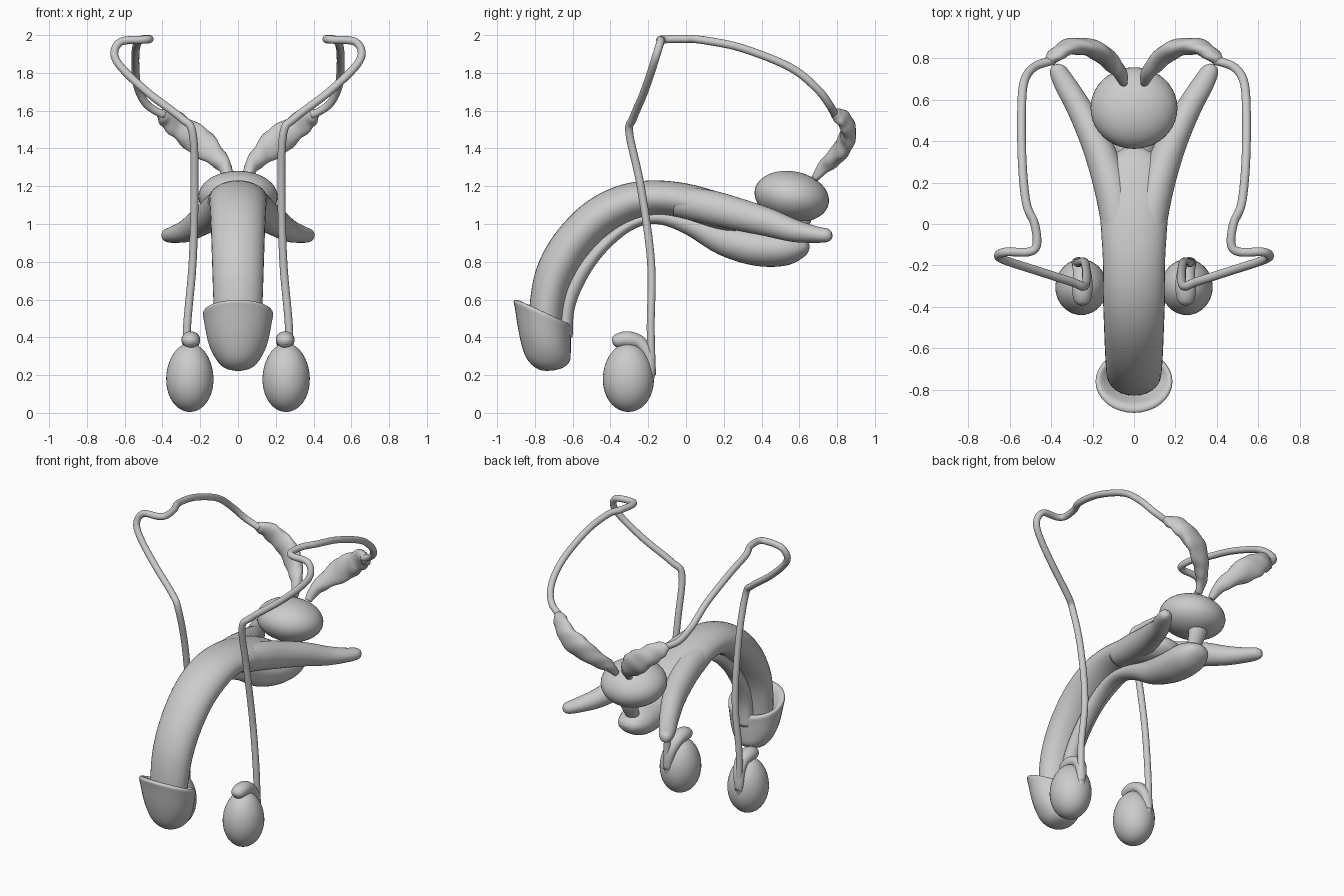
import bpy, bmesh, math
from mathutils import Vector


def catmull(rows, steps):
    """Smoothly resample rows of numbers."""
    out = []
    for i in range(len(rows) - 1):
        p = [rows[max(0, min(len(rows) - 1, i + k))] for k in (-1, 0, 1, 2)]
        for j in range(steps):
            t = j / steps
            out.append([0.5 * (2 * b + (c - a) * t + (2 * a - 5 * b + 4 * c - d) * t * t
                               + (3 * b - a - 3 * c + d) * t ** 3) for a, b, c, d in zip(*p)])
    out.append(list(rows[-1]))
    return out


def finish(ob, mirror):
    bpy.context.collection.objects.link(ob)
    for p in ob.data.polygons:
        p.use_smooth = True
    if mirror:
        m = ob.modifiers.new("mirror", 'MIRROR')
        m.use_mirror_merge = False
    return ob


def loft(name, rings, mirror=False, n=32, bump=0.0):
    """Skin elliptical rings given as (centre, half axis A, half axis B)."""
    bm = bmesh.new()
    loops = []
    for k, (c, a, b) in enumerate(rings):
        loop = []
        for i in range(n):
            t = 2 * math.pi * i / n
            f = 1 + bump * math.sin(k * 0.85 + 1.5 * math.sin(t)) * math.cos(2 * t + k * 0.3)
            loop.append(bm.verts.new(c + f * (a * math.cos(t) + b * math.sin(t))))
        loops.append(loop)
    for l0, l1 in zip(loops, loops[1:]):
        for i in range(n):
            bm.faces.new((l0[i], l0[(i + 1) % n], l1[(i + 1) % n], l1[i]))
    bm.faces.new(loops[0])
    bm.faces.new(loops[-1])
    bmesh.ops.recalc_face_normals(bm, faces=bm.faces)
    me = bpy.data.meshes.new(name)
    bm.to_mesh(me)
    bm.free()
    return finish(bpy.data.objects.new(name, me), mirror)


def profile_loft(name, rows, steps=5):
    """Rows: y, z of one edge, y, z of the opposite edge, half width in x."""
    rings = []
    for y1, z1, y2, z2, h in catmull(rows, steps):
        p, q = Vector((0, y1, z1)), Vector((0, y2, z2))
        rings.append(((p + q) / 2, Vector((h, 0, 0)), (p - q) / 2))
    return loft(name, rings)


def path_loft(name, rows, ref, steps=5, bump=0.0):
    """Rows: x, y, z, half width along ref, half thickness."""
    pts = catmull(rows, steps)
    rings = []
    for i, (x, y, z, a, b) in enumerate(pts):
        t = Vector(pts[min(i + 1, len(pts) - 1)][:3]) - Vector(pts[max(i - 1, 0)][:3])
        t.normalize()
        r = Vector(ref)
        side = (r - t * r.dot(t)).normalized()
        rings.append((Vector((x, y, z)), side * a, t.cross(side) * b))
    return loft(name, rings, True, bump=bump)


def ellipsoid(name, loc, size, mirror=False, taper=0.0, tilt=0.0):
    bm = bmesh.new()
    bmesh.ops.create_uvsphere(bm, u_segments=40, v_segments=24, radius=1)
    for v in bm.verts:
        x, y, z = v.co
        k = 1 + taper * z
        v.co = (x * size[0] * k + loc[0], y * size[1] * k + loc[1],
                z * size[2] + y * tilt + loc[2])
    me = bpy.data.meshes.new(name)
    bm.to_mesh(me)
    bm.free()
    return finish(bpy.data.objects.new(name, me), mirror)


# curved main shaft
profile_loft("shaft", [
    (-.83, .45, -.66, .42, .12), (-.825, .6, -.64, .58, .13), (-.79, .77, -.605, .69, .135),
    (-.70, .94, -.53, .82, .14), (-.55, 1.1, -.43, .93, .145), (-.38, 1.195, -.30, 1.01, .15),
    (-.20, 1.23, -.17, 1.045, .15), (0, 1.215, -.03, 1.03, .16), (.20, 1.16, .16, .97, .175),
    (.31, 1.11, .28, .96, .15), (.37, 1.06, .36, 1.0, .05)])

# spongy body under the shaft, ending in a bulb
profile_loft("spongy_body", [
    (-.68, .4, -.60, .4, .05), (-.67, .58, -.59, .55, .05), (-.60, .75, -.53, .70, .05),
    (-.47, .9, -.43, .845, .05), (-.32, 1.02, -.29, .965, .05), (-.15, 1.07, -.16, 1.0, .05),
    (.02, 1.05, -.01, .95, .06), (.20, 1.0, .17, .84, .08), (.38, .97, .36, .78, .11),
    (.53, .96, .53, .78, .115), (.63, .92, .63, .83, .07), (.655, .885, .655, .875, .01)])

# cap at the front end with a flared rim
profile_loft("end_cap", [
    (-.83, .5, -.65, .45, .12), (-.87, .585, -.63, .475, .165), (-.91, .595, -.61, .46, .185),
    (-.905, .55, -.61, .42, .18), (-.88, .40, -.61, .33, .155), (-.845, .29, -.615, .275, .115),
    (-.79, .235, -.65, .24, .07), (-.74, .222, -.70, .225, .015)], 4)

# diverging rear roots of the shaft
path_loft("rear_root", [
    (.07, -.05, 1.12, .08, .08), (.095, .12, 1.09, .085, .09), (.14, .28, 1.05, .08, .085),
    (.20, .43, 1.01, .07, .075), (.27, .57, .965, .06, .06), (.335, .68, .945, .052, .045),
    (.37, .745, .94, .04, .036), (.38, .77, .94, .015, .02)], (1, 0, 0))

# gland and the short duct below it
ellipsoid("gland", (0, .56, 1.145), (.21, .197, .135), tilt=-.02)
profile_loft("short_duct", [(.52, .9, .60, .9, .04), (.56, 1.0, .66, 1.01, .06),
                            (.54, 1.1, .68, 1.1, .08)])

# lumpy flattened vesicles behind the gland
path_loft("vesicle", [
    (.05, .68, 1.24, .02, .02), (.075, .74, 1.31, .04, .035), (.13, .80, 1.37, .06, .042),
    (.21, .85, 1.44, .075, .042), (.29, .86, 1.50, .07, .04), (.355, .835, 1.55, .058, .035),
    (.40, .80, 1.575, .04, .028), (.425, .785, 1.58, .012, .012)], (-.6, 0, .8), 5, 0.1)

# testes with the coiled duct body on top and behind
ellipsoid("testis", (.255, -.305, .187), (.125, .135, .182), True, -.05)
path_loft("epididymis", [
    (.25, -.39, .375, .015, .012), (.25, -.37, .38, .04, .035), (.25, -.31, .388, .05, .044),
    (.25, -.245, .37, .045, .038), (.26, -.20, .31, .038, .032), (.27, -.185, .22, .03, .024),
    (.265, -.195, .13, .015, .012)], (1, 0, 0))

# long thin ducts looping up and back
duct = [(.27, -.18, .2), (.27, -.187, .45), (.24, -.185, .8), (.23, -.24, 1.2), (.24, -.3, 1.48),
        (.3, -.28, 1.56), (.47, -.225, 1.69), (.61, -.18, 1.82), (.655, -.155, 1.9),
        (.62, -.135, 1.965), (.51, -.135, 1.975), (.47, -.1, 1.978), (.48, 0, 1.98),
        (.52, .1, 1.972), (.54, .3, 1.93), (.543, .55, 1.83), (.53, .69, 1.72),
        (.48, .76, 1.63), (.39, .79, 1.575)]
path_loft("long_duct", [p + (.021, .021) for p in duct], (.35, .8, .1), 6)
